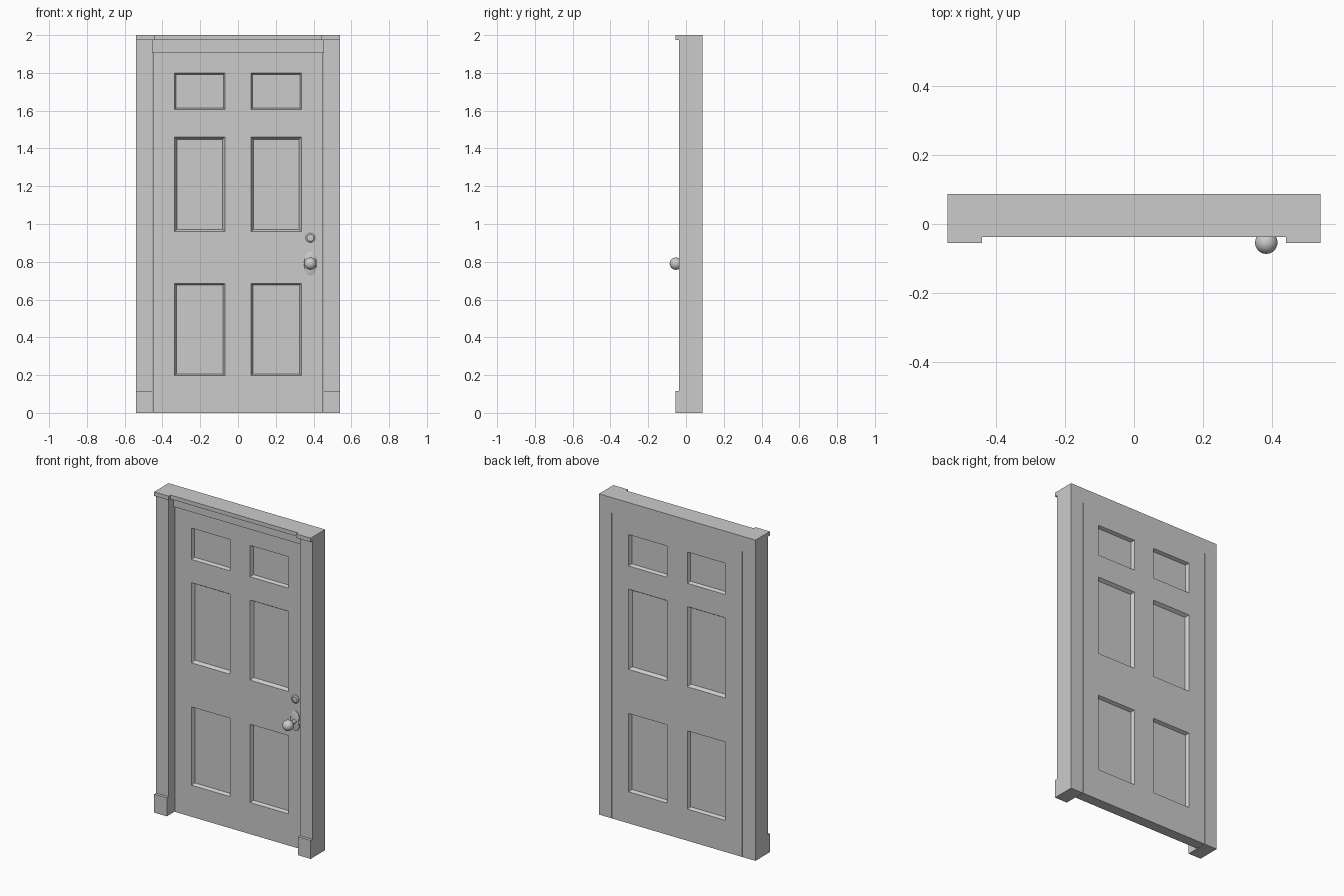
import bpy, bmesh, math
from mathutils import Vector

if "Cube" in bpy.data.objects:
    bpy.data.objects.remove(bpy.data.objects["Cube"])

BACK = 0.087       # rear plane shared by frame and door
FRAME_F = -0.037   # frame front
TRIM_F = -0.055    # plinth and cap front
DOOR_F = 0.02      # recessed door front


def make_object(name, bm):
    bmesh.ops.recalc_face_normals(bm, faces=bm.faces)
    me = bpy.data.meshes.new(name)
    bm.to_mesh(me)
    bm.free()
    ob = bpy.data.objects.new(name, me)
    bpy.context.collection.objects.link(ob)
    return ob


def box_bm(x0, x1, y0, y1, z0, z1):
    bm = bmesh.new()
    bmesh.ops.create_cube(bm, size=1)
    for v in bm.verts:
        v.co = Vector((x1 if v.co.x > 0 else x0,
                       y1 if v.co.y > 0 else y0,
                       z1 if v.co.z > 0 else z0))
    return bm


def box(name, *dims):
    return make_object(name, box_bm(*dims))


def lathe(name, loc, profile, steps=32, scale_z=1.0):
    """Revolve (radius, y) points around the y axis."""
    bm = bmesh.new()
    verts = [bm.verts.new((r, y, 0)) for r, y in profile]
    edges = [bm.edges.new(p) for p in zip(verts, verts[1:])]
    bmesh.ops.spin(bm, geom=verts + edges, cent=(0, 0, 0), axis=(0, 1, 0),
                   angle=math.tau, steps=steps, use_duplicate=False)
    bmesh.ops.remove_doubles(bm, verts=bm.verts, dist=1e-5)
    for v in bm.verts:
        v.co.z *= scale_z
    ob = make_object(name, bm)
    ob.location = loc
    bpy.ops.object.select_all(action='DESELECT')
    ob.select_set(True)
    bpy.context.view_layer.objects.active = ob
    bpy.ops.object.shade_smooth_by_angle(angle=math.radians(35))
    return ob


# Jambs, plinth blocks and corner caps on both sides
for side, s in (("left", -1), ("right", 1)):
    def pair(name, inner, front, z0, z1):
        a, b = sorted((s * inner, s * 0.54))
        box(f"{side}_{name}", a, b, front, BACK, z0, z1)
    pair("plinth", 0.452, TRIM_F, 0, 0.115)
    pair("jamb", 0.452, FRAME_F, 0.115, 1.975)
    pair("cap", 0.44, TRIM_F, 1.975, 2.0)

# Top of the frame
box("top_rail", -0.44, 0.44, FRAME_F, BACK, 1.975, 2.0)
box("header", -0.452, 0.452, DOOR_F - 0.008, BACK, 1.905, 1.975)

# Six-panel door leaf, panels sunk on both faces
rows = [(0.197, 0.685, 0.009), (0.96, 1.46, 0.012), (1.605, 1.80, 0.008)]
cols = [(-0.335, -0.07), (0.07, 0.335)]
bm = box_bm(-0.449, 0.449, DOOR_F, BACK, 0, 1.905)


def cut(co, no):
    bmesh.ops.bisect_plane(bm, geom=bm.verts[:] + bm.edges[:] + bm.faces[:],
                           plane_co=co, plane_no=no)


for c in cols:
    for x in c:
        cut((x, 0, 0), (1, 0, 0))
for z0, z1, _ in rows:
    cut((0, 0, z0), (0, 0, 1))
    cut((0, 0, z1), (0, 0, 1))
bm.normal_update()
for z0, z1, bevel in rows:
    panels = []
    for f in bm.faces:
        c = f.calc_center_median()
        if (abs(f.normal.y) > 0.9 and z0 < c.z < z1
                and any(a < c.x < b for a, b in cols)):
            panels.append(f)
    bmesh.ops.inset_individual(bm, faces=panels, thickness=bevel,
                               use_even_offset=True)
    for f in panels:
        step = 0.02 if f.calc_center_median().y < 0.05 else -0.02
        for v in f.verts:
            v.co.y += step
make_object("door_leaf", bm)

# Door knob: oval plate, neck and ball
KX, KZ = 0.383, 0.79
lathe("knob_plate", (KX, DOOR_F, KZ),
      [(0, 0.002), (0.033, 0.002), (0.033, -0.005), (0.028, -0.009), (0, -0.009)],
      scale_z=1.9)
lathe("knob_neck", (KX, 0, KZ),
      [(0, DOOR_F), (0.012, DOOR_F), (0.012, -0.04), (0, -0.04)])
R = 0.0325
ball = [(R * math.sin(math.pi * i / 16), -R * math.cos(math.pi * i / 16))
        for i in range(17)]
lathe("knob_ball", (KX, -0.054, KZ), ball)

# Deadbolt lock above the knob
lathe("deadbolt", (KX, DOOR_F, 0.927),
      [(0, 0.002), (0.025, 0.002), (0.025, -0.006), (0.018, -0.011),
       (0.015, -0.011), (0.015, -0.008), (0, -0.008)])
